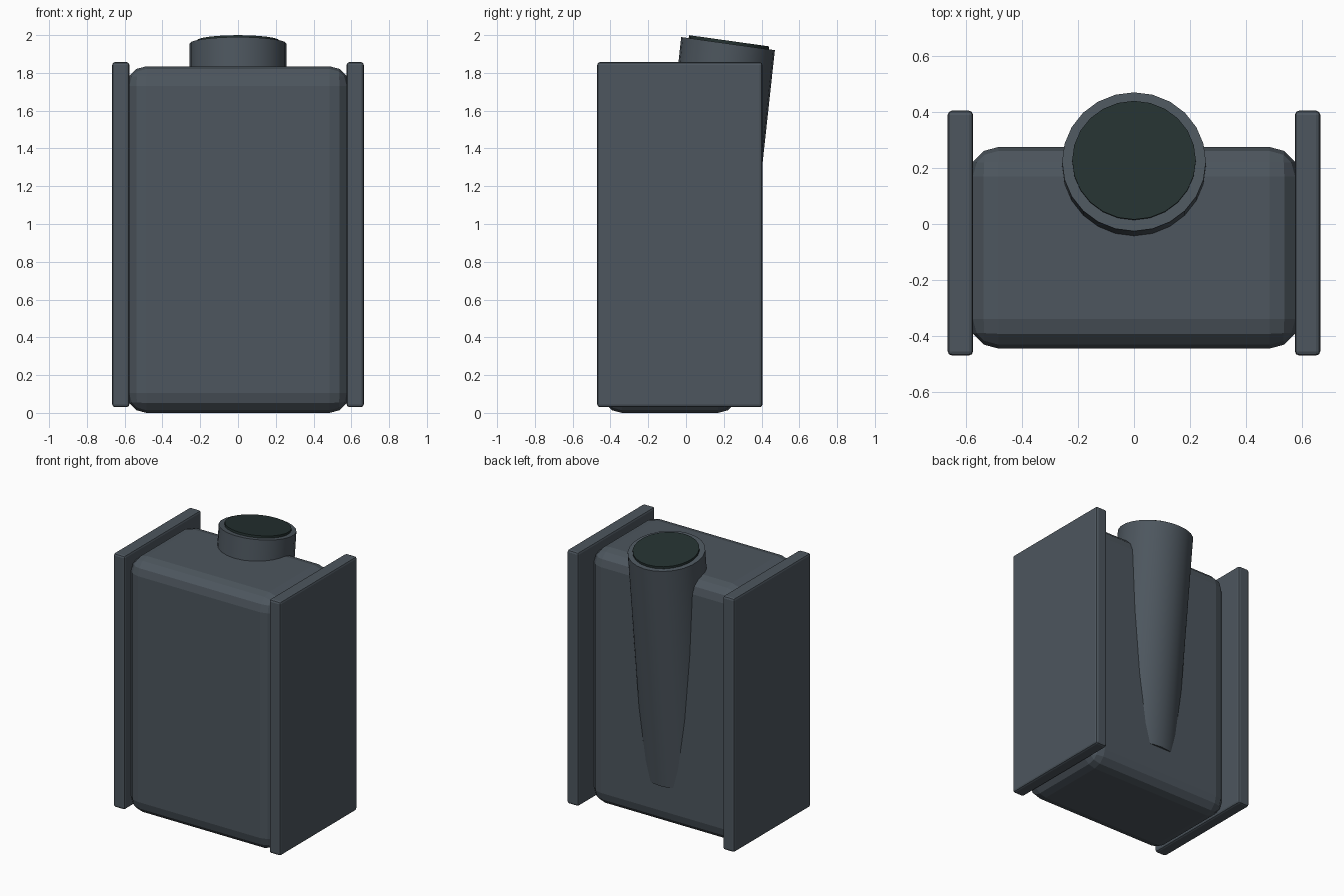
import bpy, bmesh, math
from mathutils import Matrix, Vector

if "Cube" in bpy.data.objects:
    bpy.data.objects.remove(bpy.data.objects["Cube"])


def material(name, rgb):
    m = bpy.data.materials.new(name)
    m.diffuse_color = (*rgb, 1)
    m.use_nodes = True
    m.node_tree.nodes["Principled BSDF"].inputs["Base Color"].default_value = m.diffuse_color
    return m


steel = material("slate grey", (0.074, 0.093, 0.112))
dark = material("dark green grey", (0.018, 0.031, 0.030))


def add_object(name, bm, mat):
    me = bpy.data.meshes.new(name)
    bm.to_mesh(me)
    bm.free()
    me.materials.append(mat)
    ob = bpy.data.objects.new(name, me)
    bpy.context.collection.objects.link(ob)
    return ob


def bevelled_box(name, lo, hi, width, segments, mat):
    lo, hi = Vector(lo), Vector(hi)
    bm = bmesh.new()
    bmesh.ops.create_cube(bm, size=1, matrix=Matrix.Translation((lo + hi) / 2)
                          @ Matrix.Diagonal((*(hi - lo), 1)))
    ob = add_object(name, bm, mat)
    mod = ob.modifiers.new("rounded edges", 'BEVEL')
    mod.width, mod.segments = width, segments
    return ob


def leaning_cylinder(name, top, rx, ry, length, mat):
    # the axis leans backwards; the caps slope down towards the back
    bm = bmesh.new()
    bmesh.ops.create_cone(bm, cap_ends=True, segments=24, radius1=1, radius2=1, depth=1,
                          matrix=Matrix.Translation((0, 0, -0.5)))
    tx, ty, tz = top
    bm.transform(Matrix(((rx, 0, 0, tx),
                         (0, ry, 0.109 * length, ty),
                         (0, -0.14 * ry, length, tz),
                         (0, 0, 0, 1))))
    ob = add_object(name, bm, mat)
    bpy.ops.object.select_all(action='DESELECT')
    ob.select_set(True)
    bpy.context.view_layer.objects.active = ob
    bpy.ops.object.shade_smooth_by_angle(angle=math.radians(30))
    return ob


# Main tank
bevelled_box("tank_body", (-0.59, -0.445, 0), (0.59, 0.275, 1.835), 0.105, 3, steel)

# Side plates
for side, x0, x1 in (("left", -0.666, -0.575), ("right", 0.575, 0.666)):
    bevelled_box(side + "_side_plate", (x0, -0.47, 0.03), (x1, 0.405, 1.857), 0.015, 2, steel)

# Leaning tube through the back, with a dark disc in its mouth
leaning_cylinder("tube", (0, 0.2225, 1.955), 0.257, 0.248, 1.63, steel)
leaning_cylinder("tube_disc", (0, 0.228, 1.970), 0.221, 0.212, 0.04, dark)
